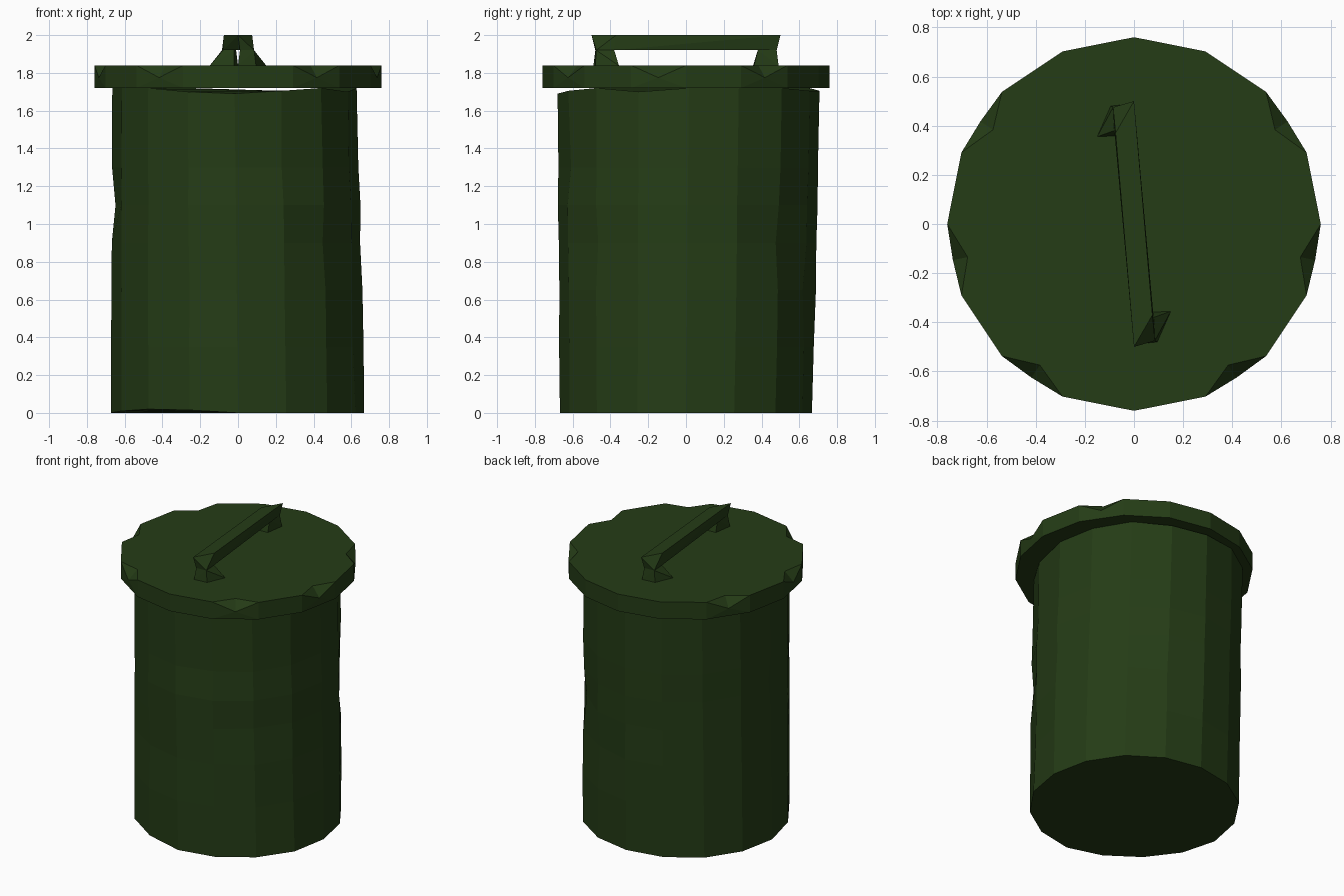
import bpy, bmesh, math, random

if "Cube" in bpy.data.objects:
    bpy.data.objects.remove(bpy.data.objects["Cube"])

random.seed(4)
SIDES = 16

green = bpy.data.materials.new("dark_green")
green.diffuse_color = (0.018, 0.045, 0.008, 1)
green.use_nodes = True
green.node_tree.nodes["Principled BSDF"].inputs["Base Color"].default_value = green.diffuse_color


def finish(name, bm):
    bmesh.ops.recalc_face_normals(bm, faces=bm.faces)
    mesh = bpy.data.meshes.new(name)
    bm.to_mesh(mesh)
    bm.free()
    mesh.materials.append(green)
    obj = bpy.data.objects.new(name, mesh)
    bpy.context.collection.objects.link(obj)
    return obj


def polar(r, deg, z):
    a = math.radians(deg)
    return (r * math.cos(a), r * math.sin(a), z)


def hull(name, points):
    bm = bmesh.new()
    for p in points:
        bm.verts.new(p)
    res = bmesh.ops.convex_hull(bm, input=bm.verts[:])
    loose = [v for v in bm.verts if not v.link_faces]
    bmesh.ops.delete(bm, geom=loose, context='VERTS')
    return finish(name, bm)


# Battered body: stacked rings, leaning slightly, with a few dents
heights = [0, 0.35, 0.65, 0.9, 1.1, 1.3, 1.72]
dents = {(8, 4): 0.018, (13, 5): 0.02, (2, 3): 0.02, (3, 2): 0.015,
         (14, 3): 0.012, (11, 2): 0.01}
top_drop = {12: 0.03, 11: 0.02, 13: 0.015, 15: 0.02, 4: 0.015, 3: 0.015}
bottom_rise = {9: 0.01, 10: 0.02, 11: 0.015}
bm = bmesh.new()
rings = []
for k, z in enumerate(heights):
    t = z / 1.72
    ring = []
    for i in range(SIDES):
        r = 0.67 + random.uniform(-0.004, 0.004) - dents.get((i, k), 0)
        x, y, _ = polar(r, i * 360 / SIDES, 0)
        x = x * (1 - 0.03 * t) - 0.018 * t
        y = y * (1 + 0.035 * t) + 0.015 * t
        h = z
        if k == 0:
            h += bottom_rise.get(i, 0)
        if k == len(heights) - 1:
            h -= top_drop.get(i, 0)
        ring.append(bm.verts.new((x, y, h)))
    rings.append(ring)
for lo, hi in zip(rings, rings[1:]):
    for i in range(SIDES):
        j = (i + 1) % SIDES
        bm.faces.new((lo[i], lo[j], hi[j], hi[i]))
bm.faces.new(rings[0])
bm.faces.new(rings[-1])
finish("bin_body", bm)

# Lid: 16-sided disc with a chip knocked out of six top edges
LID_R, LID_LOW, LID_TOP = 0.76, 1.72, 1.84
chipped = {1, 6, 8, 10, 13, 15}
bm = bmesh.new()
low = [bm.verts.new(polar(LID_R, i * 22.5, LID_LOW)) for i in range(SIDES)]
top = [bm.verts.new(polar(LID_R, i * 22.5, LID_TOP)) for i in range(SIDES)]
rim = []
for i in range(SIDES):
    j = (i + 1) % SIDES
    rim.append(top[i])
    if i in chipped:
        mid = i * 22.5 + 11.25
        inner = bm.verts.new(polar(0.69, mid, LID_TOP))
        outer = bm.verts.new(polar(LID_R * math.cos(math.pi / SIDES) + 0.006, mid, 1.775))
        rim.append(inner)
        bm.faces.new((top[i], outer, inner))
        bm.faces.new((outer, top[j], inner))
        bm.faces.new((low[i], outer, top[i]))
        bm.faces.new((low[i], low[j], outer))
        bm.faces.new((low[j], top[j], outer))
    else:
        bm.faces.new((low[i], low[j], top[j], top[i]))
bm.faces.new(rim)
bm.faces.new(low)
finish("bin_lid", bm)

# Bent handle: twisted bar on two flared feet, symmetric under a half turn
bar_end = [(0, -0.5, 2.0), (0.075, -0.37, 2.0)]
neck = [(0.01, -0.48, 1.92), (0.085, -0.475, 1.92), (0.08, -0.38, 1.92), (0.02, -0.38, 1.92)]
base = [(0, -0.49, 1.838), (0.095, -0.48, 1.838), (0.15, -0.355, 1.838), (0.02, -0.36, 1.838)]


def half_turn(points):
    return [(-x, -y, z) for x, y, z in points]


hull("handle_bar", bar_end + neck + half_turn(bar_end + neck))
hull("handle_foot_front", neck + base)
hull("handle_foot_back", half_turn(neck + base))
